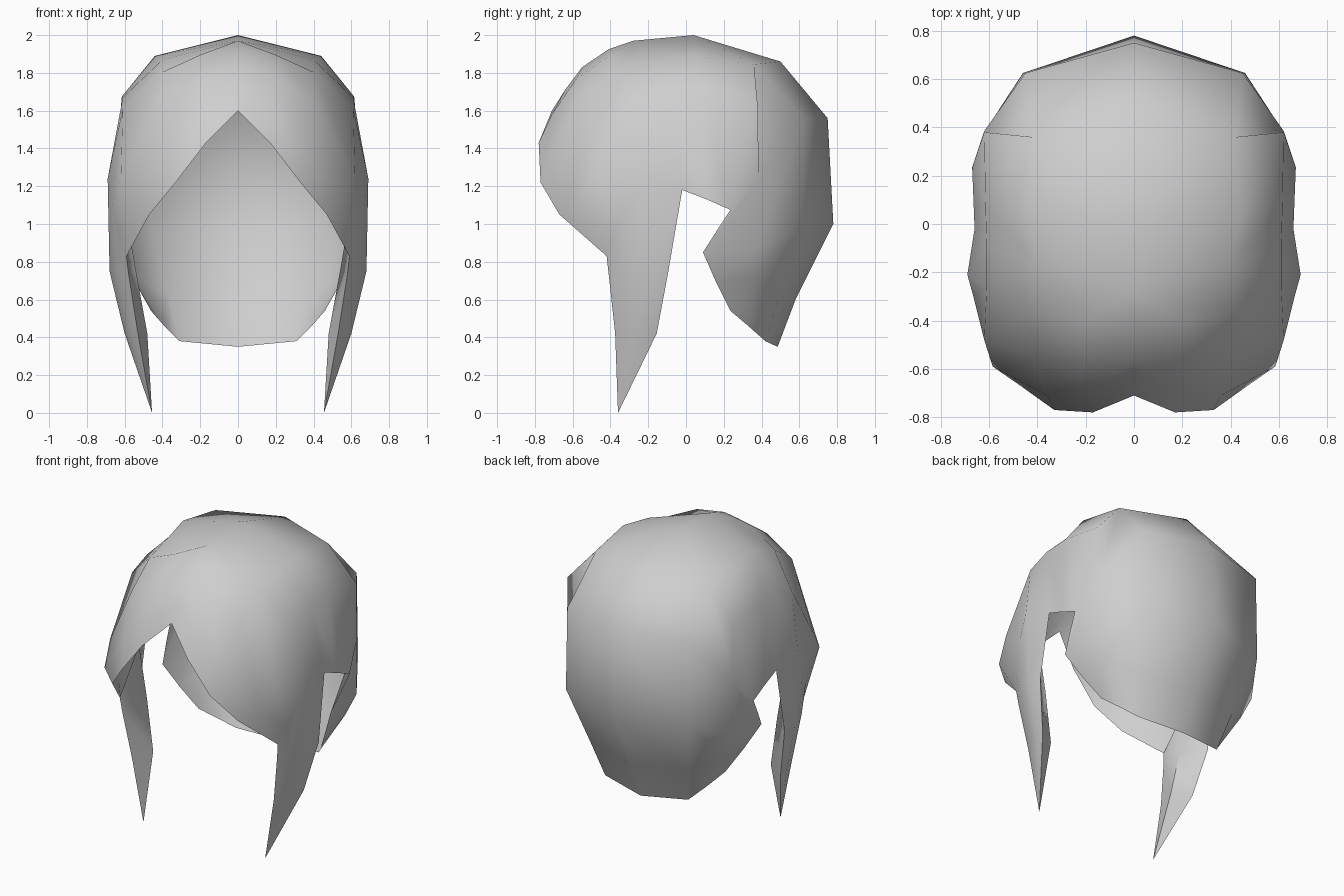
import bpy
import bmesh
import math

default_cube = bpy.data.objects.get("Cube")
if default_cube:
    bpy.data.objects.remove(default_cube, do_unlink=True)

# Single plain grey hair material
hair_grey = bpy.data.materials.new("hair_grey")
hair_grey.use_nodes = True
grey = (0.62, 0.62, 0.62, 1)
hair_grey.diffuse_color = grey
hair_grey.node_tree.nodes["Principled BSDF"].inputs["Base Color"].default_value = grey


def add_strip_grid(bm, rows, wrap=False):
    """Skin neighbouring rows of points with quads; wrap closes each row into a ring."""
    verts = [[bm.verts.new(point) for point in row] for row in rows]
    for upper, lower in zip(verts, verts[1:]):
        count = len(upper)
        for i in range(count if wrap else count - 1):
            j = (i + 1) % count
            bm.faces.new((upper[i], upper[j], lower[j], lower[i]))


def finish_part(name, bm):
    """Weld the half shell, shade it smooth and mirror it across x."""
    bmesh.ops.remove_doubles(bm, verts=bm.verts, dist=0.001)
    bmesh.ops.recalc_face_normals(bm, faces=bm.faces)
    mesh = bpy.data.meshes.new(name)
    bm.to_mesh(mesh)
    bm.free()
    mesh.materials.append(hair_grey)
    mesh.shade_smooth()
    mesh.set_sharp_from_angle(angle=math.radians(60))
    part = bpy.data.objects.new(name, mesh)
    bpy.context.scene.collection.objects.link(part)
    mirror = part.modifiers.new("mirror_halves", "MIRROR")
    mirror.use_axis[0] = True
    mirror.use_clip = True


# Back cap: rows run from the crown seam to the nape, centre to side
cap_rows = [
    [(0, -.28, 1.97), (.4, -.17, 1.87), (.61, -.1, 1.67), (.66, -.02, 1.18)],
    [(0, .04, 2), (.44, .04, 1.89), (.615, .08, 1.675), (.665, .11, 1.13)],
    [(0, .5, 1.86), (.42, .36, 1.845), (.62, .38, 1.62), (.67, .235, 1.075)],
    [(0, .75, 1.56), (.45, .625, 1.55), (.62, .385, 1.25), (.65, .16, .96)],
    [(0, .78, 1), (.46, .625, 1), (.62, .38, .87), (.627, .09, .85)],
    [(0, .58, .6), (.37, .5, .63), (.55, .36, .72), (.545, .16, .69)],
    [(0, .485, .35), (.31, .42, .38), (.39, .33, .46), (.46, .235, .54)],
]

# Swept fringe: rows run from the crown seam to the parted front hem,
# the first centre point is doubled so that the extra column fans out of it
seam = cap_rows[0]
fringe_rows = [
    [seam[0]] + seam,
    [(0, -.41, 1.925), (.2, -.4, 1.895), (.41, -.36, 1.8), (.61, -.26, 1.61), (.69, -.21, 1.24)],
    [(0, -.55, 1.83), (.2, -.58, 1.77), (.4, -.56, 1.66), (.62, -.48, 1.24), (.665, -.3, 1.1)],
    [(0, -.64, 1.71), (.18, -.71, 1.58), (.36, -.71, 1.38), (.585, -.59, 1.1), (.63, -.38, .95)],
    [(0, -.71, 1.6), (.17, -.78, 1.43), (.33, -.77, 1.22), (.47, -.67, 1.05), (.59, -.42, .83)],
]

# Side lock: tapering rings, ridged on the inside, hung from the fringe's side edge
lock_top = [row[-1] for row in fringe_rows] + [(.6, -.2, 1.1)]
tip = (.455, -.36, 0)
lock_rings = [
    lock_top,
    [(.67, -.095, .74), (.68, -.19, .75), (.65, -.28, .76), (.62, -.35, .75),
     (.58, -.41, .74), (.54, -.2, .75)],
    [(.6, -.155, .42), (.6, -.22, .42), (.58, -.28, .42), (.56, -.33, .42),
     (.53, -.375, .42), (.48, -.22, .42)],
]

# Everything is welded into one continuous shell
bm = bmesh.new()
add_strip_grid(bm, cap_rows)
bmesh.ops.recalc_face_normals(bm, faces=bm.faces)
add_strip_grid(bm, fringe_rows[1:])
seam_row, first_row = fringe_rows[:2]
for i in range(len(seam_row) - 1):
    corners = [seam_row[i], seam_row[i + 1], first_row[i + 1], first_row[i]]
    bm.faces.new([bm.verts.new(point) for point in dict.fromkeys(corners)])
add_strip_grid(bm, lock_rings, wrap=True)
last_ring = lock_rings[-1]
for a, b in zip(last_ring, last_ring[1:] + last_ring[:1]):
    bm.faces.new([bm.verts.new(point) for point in (a, b, tip)])
finish_part("hair_shell", bm)
